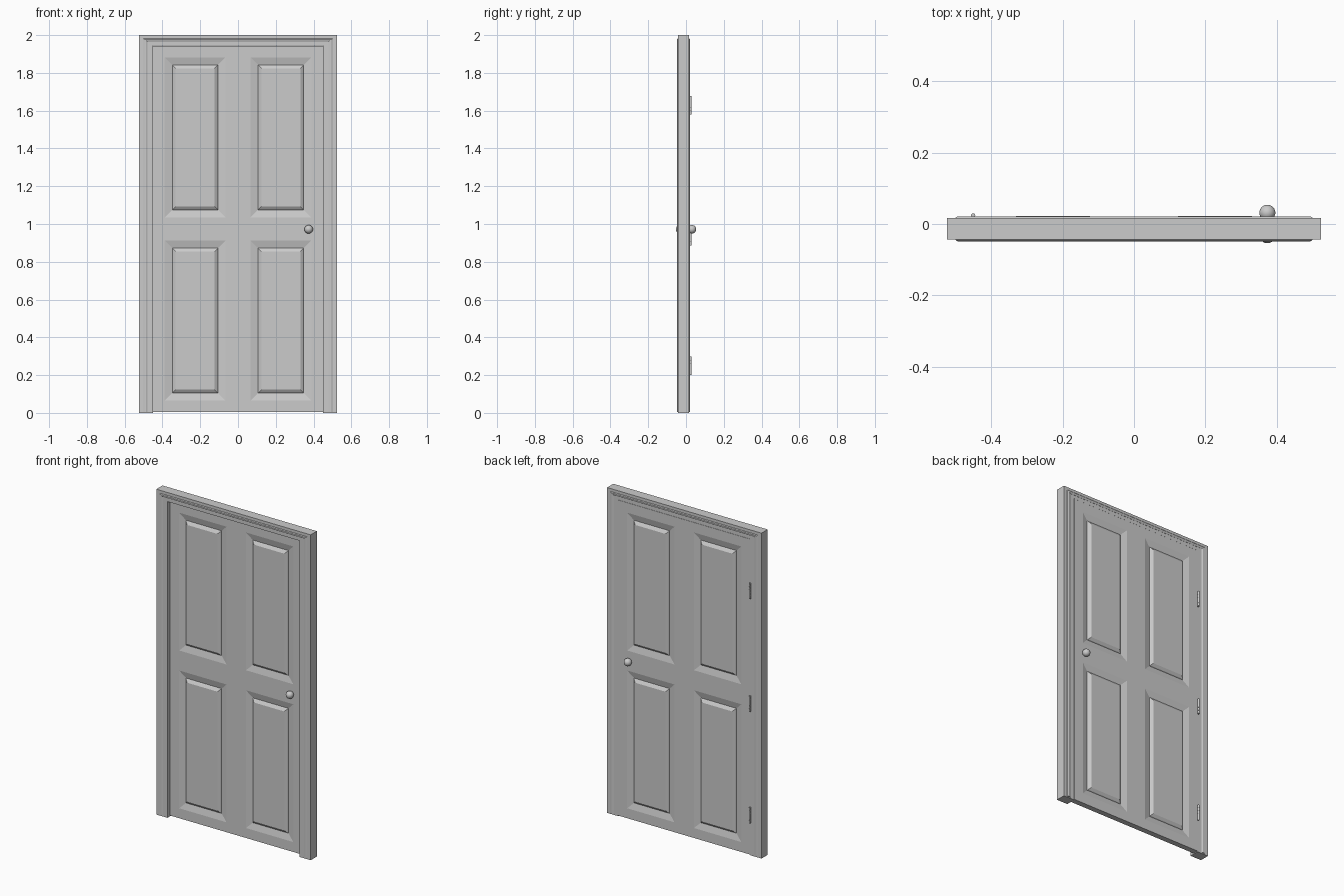
import bpy, bmesh, math
from mathutils import Vector, Matrix

if "Cube" in bpy.data.objects:
    bpy.data.objects.remove(bpy.data.objects["Cube"])

HALF_W, HEIGHT, TOP_SCALE = 0.525, 2.0, 0.75
DOOR_Y = 0.017


def finish(bm, name, smooth=False):
    bmesh.ops.recalc_face_normals(bm, faces=bm.faces)
    mesh = bpy.data.meshes.new(name)
    bm.to_mesh(mesh)
    bm.free()
    obj = bpy.data.objects.new(name, mesh)
    bpy.context.collection.objects.link(obj)
    if smooth:
        bpy.ops.object.select_all(action='DESELECT')
        obj.select_set(True)
        bpy.context.view_layer.objects.active = obj
        bpy.ops.object.shade_smooth_by_angle(angle=math.radians(35))
    return obj


def box(bm, lo, hi):
    lo, hi = Vector(lo), Vector(hi)
    size = hi - lo
    m = Matrix.Translation((lo + hi) / 2) @ Matrix.Diagonal((*size, 1))
    bmesh.ops.create_cube(bm, size=1, matrix=m)


def sweep_around_opening(name, profile, foot):
    """Sweep (inward offset, y) profile up one leg, over the head and down."""
    bm = bmesh.new()
    sections = []
    for side, at_top in ((-1, False), (-1, True), (1, True), (1, False)):
        sections.append([bm.verts.new((side * (HALF_W - w), y,
                         HEIGHT - TOP_SCALE * w if at_top else foot))
                         for w, y in profile])
    n = len(profile)
    for a, b in zip(sections, sections[1:]):
        for i in range(n):
            j = (i + 1) % n
            bm.faces.new((a[i], a[j], b[j], b[i]))
    bm.faces.new(sections[0])
    bm.faces.new(sections[-1])
    return finish(bm, name)


# Frame and raised beads on both faces
F, B = -0.0435, 0.0165
sweep_around_opening("door_frame", [(0, F), (0.075, F), (0.075, B), (0, B)], 0)
for name, y, s in (("front_bead", F, -1), ("back_bead", B, 1)):
    sweep_around_opening(name, [(0.024, y - s * 0.002), (0.024, y + s * 0.001),
                                (0.030, y + s * 0.005), (0.038, y + s * 0.005),
                                (0.046, y + s * 0.001), (0.046, y - s * 0.002)], 0.006)

# Door slab with four raised panels on each face
bm = bmesh.new()
box(bm, (-0.449, -DOOR_Y, 0.004), (0.449, DOOR_Y, 1.943))
cuts = [(0, v) for v in (-0.388, -0.066, 0.066, 0.388)]
cuts += [(2, v) for v in (0.065, 0.912, 1.035, 1.882)]
for axis, v in cuts:
    co, no = Vector(), Vector()
    co[axis], no[axis] = v, 1
    bmesh.ops.bisect_plane(bm, geom=bm.verts[:] + bm.edges[:] + bm.faces[:],
                           plane_co=co, plane_no=no)
bmesh.ops.recalc_face_normals(bm, faces=bm.faces)
panels = []
for f in bm.faces:
    c = f.calc_center_median()
    if (abs(f.normal.y) > 0.9 and 0.066 < abs(c.x) < 0.388
            and (0.065 < c.z < 0.912 or 1.035 < c.z < 1.882)):
        panels.append(f)
for width, depth in ((0.040, -0.010), (0.003, 0.005), (0.015, 0.010)):
    bmesh.ops.inset_individual(bm, faces=panels, thickness=width, depth=depth,
                               use_even_offset=True)
finish(bm, "door_slab")

# Round knobs with short necks
for name, s in (("front_knob", -1), ("back_knob", 1)):
    bm = bmesh.new()
    bmesh.ops.create_uvsphere(bm, u_segments=24, v_segments=14, radius=0.0225,
                              matrix=Matrix.Translation((0.374, s * 0.0315, 0.972)))
    bmesh.ops.create_cone(bm, cap_ends=True, segments=20, radius1=0.010,
                          radius2=0.010, depth=0.02,
                          matrix=Matrix.Translation((0.374, s * 0.019, 0.972))
                          @ Matrix.Rotation(math.pi / 2, 4, 'X'))
    finish(bm, name, True)

# Hinges: five knuckles around a pin, with a thin leaf in the gap
for name, z in (("lower_hinge", 0.25), ("middle_hinge", 0.935), ("upper_hinge", 1.628)):
    bm = bmesh.new()
    for i in range(5):
        bmesh.ops.create_cone(bm, cap_ends=True, segments=12, radius1=0.006,
                              radius2=0.006, depth=0.0175,
                              matrix=Matrix.Translation((-0.451, 0.024, z + (i - 2) * 0.019)))
    bmesh.ops.create_cone(bm, cap_ends=True, segments=12, radius1=0.004,
                          radius2=0.004, depth=0.098,
                          matrix=Matrix.Translation((-0.451, 0.024, z)))
    box(bm, (-0.453, -0.012, z - 0.047), (-0.449, 0.022, z + 0.047))
    finish(bm, name, True)
